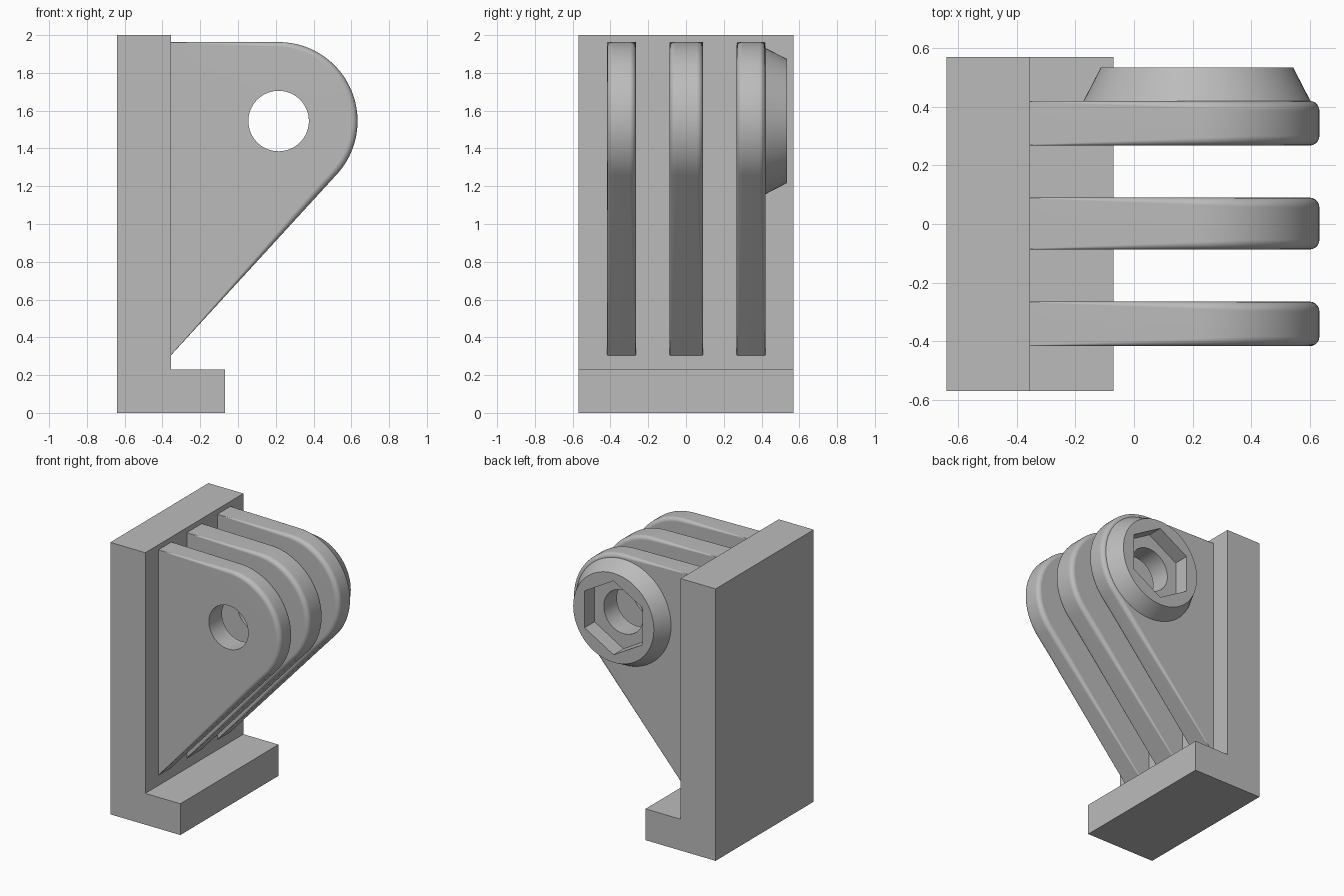
import bpy, bmesh
from math import sin, cos, pi, radians, asin, atan2, hypot
from mathutils import Vector

cube = bpy.data.objects.get("Cube")
if cube:
    bpy.data.objects.remove(cube, do_unlink=True)

grey = bpy.data.materials.new("plain grey")
grey.use_nodes = True
grey.diffuse_color = (0.5, 0.5, 0.5, 1)
grey.node_tree.nodes["Principled BSDF"].inputs["Base Color"].default_value = (0.5, 0.5, 0.5, 1)

PIVOT = Vector((0.215, 1.545))   # hole centre in x, z
HOLE, TIP = 0.16, 0.418          # hole and fin end radii
ROOT_X, ROOT_Z = -0.355, 0.305   # where the fins meet the wall


def finish(name, bm, smooth=True):
    bmesh.ops.recalc_face_normals(bm, faces=bm.faces)
    mesh = bpy.data.meshes.new(name)
    bm.to_mesh(mesh)
    bm.free()
    mesh.materials.append(grey)
    ob = bpy.data.objects.new(name, mesh)
    bpy.context.collection.objects.link(ob)
    if smooth:
        bpy.ops.object.select_all(action='DESELECT')
        ob.select_set(True)
        bpy.context.view_layer.objects.active = ob
        bpy.ops.object.shade_smooth_by_angle(angle=radians(30))
        weighted = ob.modifiers.new("flat sides", 'WEIGHTED_NORMAL')
        weighted.keep_sharp = True
    return ob


def loft(name, rings):
    """Bridge rings of equal length into a closed ring-shaped solid."""
    bm = bmesh.new()
    loops = [[bm.verts.new(p) for p in ring] for ring in rings]
    for a, b in zip(loops, loops[1:] + loops[:1]):
        for i in range(len(a)):
            j = (i + 1) % len(a)
            bm.faces.new((a[i], a[j], b[j], b[i]))
    return finish(name, bm)


# L-shaped wall bracket
bm = bmesh.new()
profile = [(-0.64, 0), (-0.07, 0), (-0.07, 0.23), (ROOT_X, 0.23), (ROOT_X, 2), (-0.64, 2)]
face = bm.faces.new([bm.verts.new((x, -0.57, z)) for x, z in profile])
new = bmesh.ops.extrude_face_region(bm, geom=[face])["geom"]
bmesh.ops.translate(bm, vec=(0, 1.14, 0), verts=[v for v in new if isinstance(v, bmesh.types.BMVert)])
finish("wall_bracket", bm, smooth=False)

# Fin outline as (point, outward normal): top edge, round end, sloping edge, root
root_low = Vector((ROOT_X, ROOT_Z))
root_high = Vector((ROOT_X, PIVOT.y + TIP))
to_pivot = PIVOT - root_low
slope = atan2(to_pivot.y, to_pivot.x) - asin(TIP / hypot(*to_pivot))
low_angle = slope - pi / 2
tangent = PIVOT + TIP * Vector((cos(low_angle), sin(low_angle)))
arc_top = PIVOT + Vector((0, TIP))
N = 24
outline = []
for i in range(N):
    outline.append((root_high.lerp(arc_top, i / N), Vector((0, 1))))
for i in range(2 * N):
    a = pi / 2 + (low_angle - pi / 2) * i / (2 * N)
    n = Vector((cos(a), sin(a)))
    outline.append((PIVOT + TIP * n, n))
for i in range(N + 1):
    outline.append((tangent.lerp(root_low, (i / N) ** 2), Vector((cos(low_angle), sin(low_angle)))))
for i in range(1, N):
    outline.append((root_low.lerp(root_high, i / N), Vector((0, 0))))


def fin_ring(y_face, side, step):
    """One ring of the rounded rim; the rounding fades out toward the wall."""
    a = pi / 2 * step
    ring = []
    for p, n in outline:
        r = 0.003 + 0.03 * min(1, max(0, (p.x - ROOT_X) / (PIVOT.x + 0.2 - ROOT_X)))
        q = p - n * r * (1 - cos(a))
        ring.append((q.x, y_face - side * r * (1 - sin(a)), q.y))
    return ring


def hole_ring(y):
    pts = [PIVOT + HOLE * (p - PIVOT).normalized() for p, n in outline]
    return [(p.x, y, p.y) for p in pts]


for name, y0, y1 in (("front_fin", -0.417, -0.265), ("middle_fin", -0.087, 0.09), ("back_fin", 0.268, 0.42)):
    steps = [k / 5 for k in range(6)]
    rings = [hole_ring(y0)] + [fin_ring(y0, -1, s) for s in reversed(steps)]
    rings += [fin_ring(y1, 1, s) for s in steps] + [hole_ring(y1)]
    loft(name, rings)

# Tapered nut boss with a hexagonal socket
SIDES = 72


def boss_ring(y, radius, hexagon=False):
    ring = []
    for i in range(SIDES):
        a = 2 * pi * i / SIDES
        r = radius
        if hexagon:
            r = radius / cos((a + pi / 6) % (pi / 3) - pi / 6)
        ring.append((PIVOT.x + r * cos(a), y, PIVOT.y + r * sin(a)))
    return ring


loft("nut_boss", [boss_ring(0.419, 0.388), boss_ring(0.535, 0.328),
                  boss_ring(0.535, 0.235, True), boss_ring(0.419, 0.235, True)])
